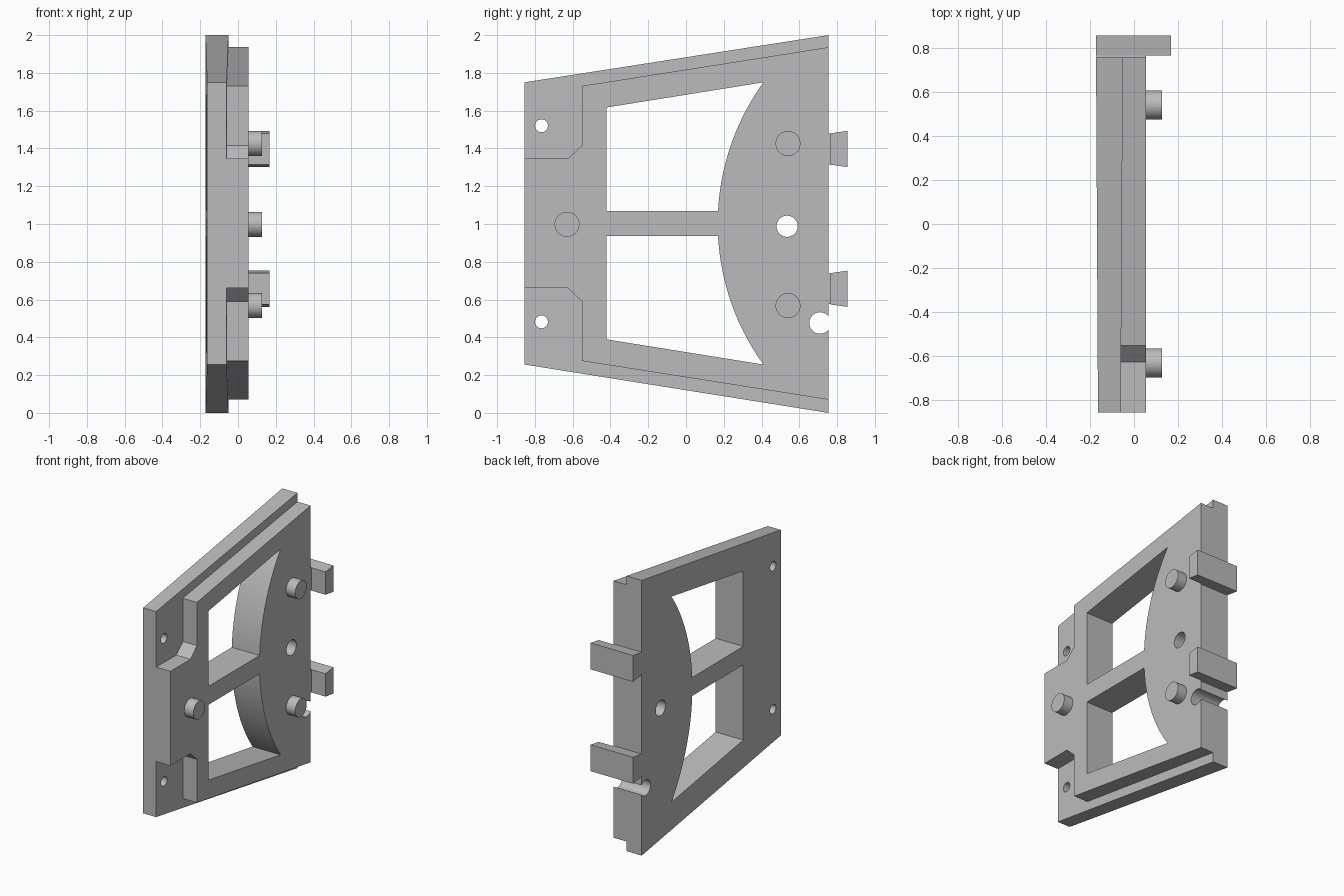
import bpy, bmesh, math

cube = bpy.data.objects.get("Cube")
if cube:
    bpy.data.objects.remove(cube, do_unlink=True)

grey = bpy.data.materials.new("plain grey")
grey.use_nodes = True
grey.diffuse_color = (0.5, 0.5, 0.5, 1)
grey.node_tree.nodes["Principled BSDF"].inputs["Base Color"].default_value = (0.5, 0.5, 0.5, 1)

MID = 1.003      # height of the mirror line
BACK = -0.168    # x of the rear surface
STEP = -0.055    # x of the rebate
FRONT = 0.055    # x of the pin side


def prism(name, outline, x0, x1, slant0=0, slant1=0):
    """Extrude a (y, z) outline along x; each end may lean slightly with y."""
    bm = bmesh.new()
    a = [bm.verts.new((x0 + slant0 * y, y, z)) for y, z in outline]
    b = [bm.verts.new((x1 + slant1 * y, y, z)) for y, z in outline]
    bm.faces.new(a)
    bm.faces.new(b)
    n = len(a)
    for i in range(n):
        j = (i + 1) % n
        bm.faces.new((a[i], a[j], b[j], b[i]))
    bmesh.ops.recalc_face_normals(bm, faces=bm.faces)
    mesh = bpy.data.meshes.new(name)
    bm.to_mesh(mesh)
    bm.free()
    mesh.materials.append(grey)
    ob = bpy.data.objects.new(name, mesh)
    bpy.context.collection.objects.link(ob)
    return ob


def circle(y, z, r, n=48):
    return [(y + r * math.cos(math.tau * i / n), z + r * math.sin(math.tau * i / n))
            for i in range(n)]


def flip(outline):
    return [(y, 2 * MID - z) for y, z in outline]


def select(ob):
    bpy.ops.object.select_all(action='DESELECT')
    ob.select_set(True)
    bpy.context.view_layer.objects.active = ob


def combine(ob, other, operation):
    mod = ob.modifiers.new(operation.title(), 'BOOLEAN')
    mod.operation = operation
    mod.solver = 'EXACT'
    mod.object = other
    select(ob)
    bpy.ops.object.modifier_apply(modifier=mod.name)
    bpy.data.objects.remove(other, do_unlink=True)


# Rear plate and the raised panel in front of it
plate = prism("frame_plate", [(-0.855, 0.256), (0.755, 0), (0.755, 2), (-0.855, 1.75)],
              BACK, STEP, -0.0055, 0.006)
lower = [(-0.855, 0.66), (-0.625, 0.66), (-0.55, 0.59), (-0.55, 0.275), (0.755, 0.07)]
panel = prism("raised_panel", lower + flip(lower)[::-1], STEP - 0.03, FRONT)
combine(plate, panel, 'UNION')

# Two windows with a shared curved edge
RADIUS = 1.274
arc = []
for i in range(25):
    h = 0.067 + (0.747 - 0.067) * i / 24
    arc.append((0.168 + RADIUS - math.sqrt(RADIUS ** 2 - h ** 2), MID + h))
window = [(-0.42, MID + 0.067)] + arc + [(-0.42, 1.617)]
for outline in (window, flip(window)):
    combine(plate, prism("window_cutter", outline, -0.5, 0.5), 'DIFFERENCE')

# Round holes and the notch that breaks through the rear edge
for y, z, r in ((0.535, 0.988, 0.056), (-0.765, 1.52, 0.034),
                (-0.765, 0.482, 0.034), (0.71, 0.476, 0.057)):
    combine(plate, prism("hole_cutter", circle(y, z, r), -0.5, 0.5), 'DIFFERENCE')

parts = [plate]

# Locating pins
for name, y, z in (("upper_pin", 0.54, 1.426), ("lower_pin", 0.54, 0.568),
                   ("front_pin", -0.63, 0.998)):
    parts.append(prism(name, circle(y, z, 0.066), FRONT - 0.02, 0.128))

# Flared clips on the rear edge, each with a short neck
for name, z in (("upper_clip", 1.397), ("lower_clip", 0.657)):
    clip = prism(name, [(0.765, z - 0.083), (0.855, z - 0.096),
                        (0.855, z + 0.096), (0.765, z + 0.083)], -0.172, 0.168)
    neck = prism("neck", [(0.74, z - 0.081), (0.775, z - 0.081),
                          (0.775, z + 0.081), (0.74, z + 0.081)], -0.17, FRONT - 0.001)
    combine(clip, neck, 'UNION')
    parts.append(clip)

for ob in parts:
    select(ob)
    bpy.ops.object.shade_smooth_by_angle(angle=math.radians(30))
